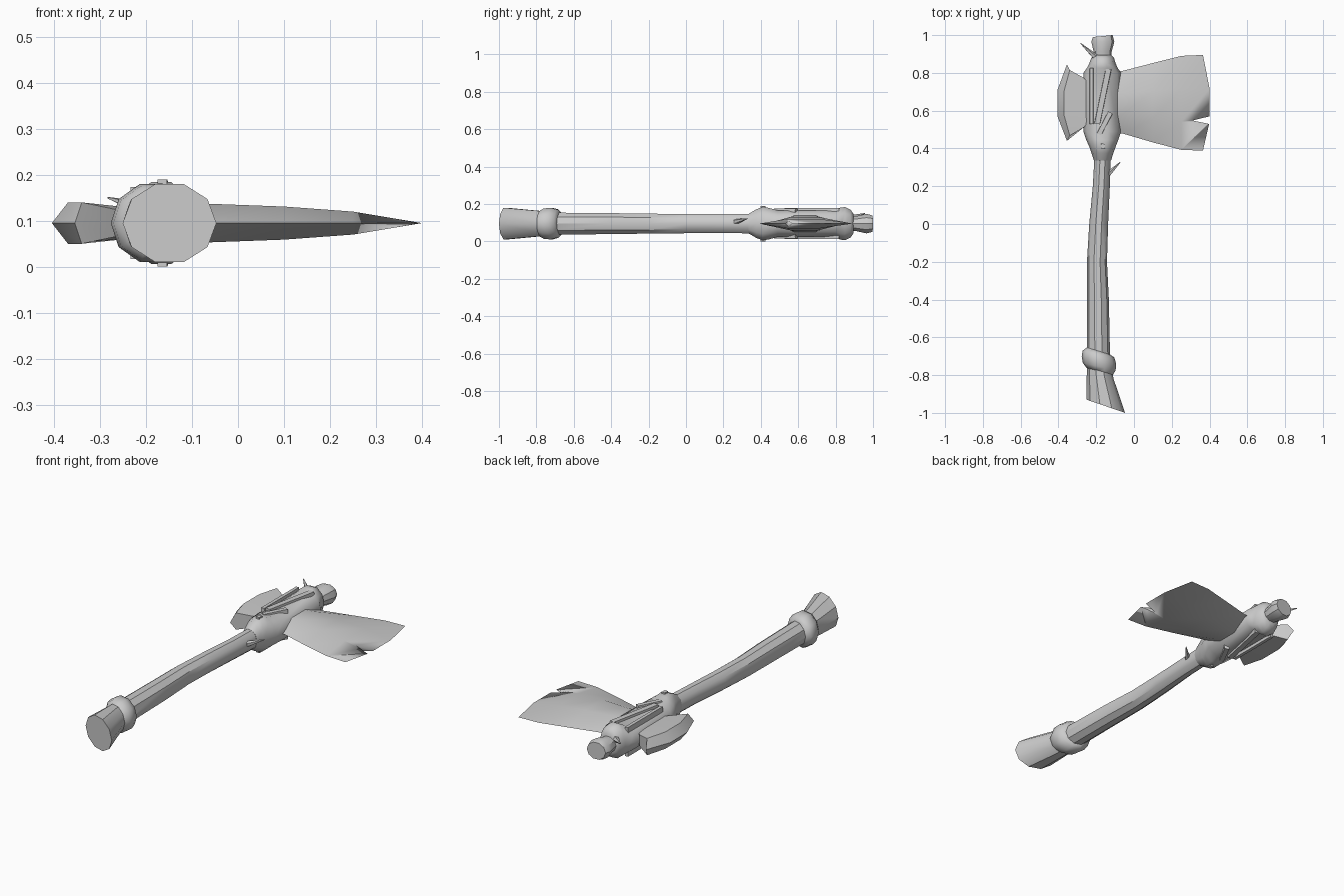
import bpy, bmesh, math
from mathutils import Vector

cube = bpy.data.objects.get("Cube")
if cube:
    bpy.data.objects.remove(cube, do_unlink=True)

MID = 0.095   # height of the axe's central plane
SIDES = 10

steel = bpy.data.materials.new("plain grey")
steel.use_nodes = True
GREY = (0.6, 0.6, 0.6, 1)
steel.diffuse_color = GREY
steel.node_tree.nodes["Principled BSDF"].inputs["Base Color"].default_value = GREY


def loft(name, rings, angle=35):
    """Skin a list of equal-length point rings, capping both ends."""
    bm = bmesh.new()
    loops = [[bm.verts.new(p) for p in ring] for ring in rings]
    n = len(loops[0])
    for a, b in zip(loops, loops[1:]):
        for i in range(n):
            j = (i + 1) % n
            bm.faces.new((a[i], a[j], b[j], b[i]))
    bm.faces.new(loops[0][::-1])
    bm.faces.new(loops[-1])
    bmesh.ops.remove_doubles(bm, verts=bm.verts, dist=0.0005)
    bmesh.ops.recalc_face_normals(bm, faces=bm.faces)
    mesh = bpy.data.meshes.new(name)
    bm.to_mesh(mesh)
    bm.free()
    ob = bpy.data.objects.new(name, mesh)
    bpy.context.collection.objects.link(ob)
    mesh.materials.append(steel)
    bpy.ops.object.select_all(action='DESELECT')
    ob.select_set(True)
    bpy.context.view_layer.objects.active = ob
    bpy.ops.object.shade_smooth_by_angle(angle=math.radians(angle))
    return ob


def tube(name, sections, angle=35):
    """Sections: y, centre x, x radius, z radius, slant of the ring."""
    rings = []
    for y, cx, rx, rz, slant in sections:
        turn = [i * math.tau / SIDES for i in range(SIDES)]
        rings.append([(cx + rx * math.cos(t), y + slant * math.cos(t),
                       MID + rz * math.sin(t)) for t in turn])
    return loft(name, rings, angle)


# Curved shaft
tube("handle", [(-0.74, -0.188, 0.062, 0.062, 0), (-0.4, -0.191, 0.058, 0.059, 0),
                (-0.2, -0.196, 0.053, 0.056, 0), (0, -0.187, 0.05, 0.054, 0),
                (0.2, -0.173, 0.045, 0.053, 0), (0.38, -0.165, 0.043, 0.055, 0)])

# Flared butt, cut at a slant
tube("pommel", [(-0.73, -0.184, 0.064, 0.068, -0.02), (-0.8, -0.179, 0.071, 0.073, -0.02),
                (-0.965, -0.149, 0.102, 0.089, -0.035)])

# Tilted ring above the butt
tube("collar", [(-0.672, -0.189, 0.06, 0.062, -0.018), (-0.688, -0.188, 0.084, 0.08, -0.018),
                (-0.72, -0.186, 0.091, 0.089, -0.02), (-0.755, -0.184, 0.087, 0.085, -0.02),
                (-0.78, -0.181, 0.07, 0.07, -0.018)], 50)

# Socket holding both blades
tube("head_socket", [(0.335, -0.167, 0.045, 0.055, 0), (0.375, -0.167, 0.058, 0.08, 0),
                     (0.41, -0.167, 0.07, 0.094, 0), (0.445, -0.168, 0.085, 0.088, 0),
                     (0.49, -0.168, 0.1, 0.075, 0), (0.8, -0.168, 0.1, 0.075, 0),
                     (0.825, -0.168, 0.082, 0.09, 0), (0.85, -0.167, 0.07, 0.093, 0),
                     (0.88, -0.166, 0.06, 0.078, 0), (0.895, -0.166, 0.045, 0.055, 0)], 50)

# Knob at the top of the shaft
tube("top_knob", [(0.87, -0.166, 0.046, 0.04, 0), (0.91, -0.166, 0.047, 0.042, 0),
                  (0.965, -0.165, 0.061, 0.055, 0), (0.995, -0.165, 0.052, 0.046, 0.005)])


# Broad blade: lens sections thinning towards the cutting edge
def blade_ring(x, low, high, half, tip=0):
    span = high - low
    row = [(0, 0, 0), (0.3, 1, 1), (0.65, 1, 1), (1, 0, 0), (0.65, -1, 1), (0.3, -1, 1)]
    return [(x + tip * out, low + span * f, MID + half * side) for f, side, out in row]


blade = loft("broad_blade", [blade_ring(-0.17, 0.47, 0.81, 0.05),
                             blade_ring(-0.063, 0.48, 0.81, 0.042),
                             blade_ring(0.1, 0.432, 0.852, 0.036),
                             blade_ring(0.25, 0.393, 0.89, 0.025),
                             blade_ring(0.365, 0.388, 0.895, 0, 0.035)], 30)

# Chip in the cutting edge
chip = loft("chip_cutter", [[(0.31, 0.548, z), (0.42, 0.525, z), (0.42, 0.575, z)]
                            for z in (0, 0.2)])
chip.hide_render = True
chip.hide_viewport = True
cut = blade.modifiers.new("chip", 'BOOLEAN')
cut.operation = 'DIFFERENCE'
cut.object = chip


# Short back blade: thick body with a bevelled ridge
def back_ring(y, ridge, y_bevel, bevel, y_inner, inner):
    return [(ridge, y, MID), (bevel, y_bevel, MID + 0.045), (inner, y_inner, MID + 0.03),
            (inner, y_inner, MID - 0.03), (bevel, y_bevel, MID - 0.045)]


loft("back_blade", [back_ring(0.44, -0.355, 0.468, -0.34, 0.51, -0.268),
                    back_ring(0.57, -0.405, 0.575, -0.37, 0.58, -0.2),
                    back_ring(0.71, -0.405, 0.705, -0.37, 0.7, -0.2),
                    back_ring(0.845, -0.355, 0.815, -0.34, 0.775, -0.268)], 25)


# Lashing straps on both faces of the socket
def strap(name, start, end, width, lift, face):
    a, b = Vector(start), Vector(end)
    side = Vector((-(b - a).y, (b - a).x)).normalized() * width / 2
    rings = []
    for p in (a, b):
        rings.append([(q.x, q.y, MID + face * h) for q, h in
                      ((p - side, 0.05), (p - side * 0.8, lift),
                       (p + side * 0.8, lift), (p + side, 0.05))])
    loft(name, rings)


for label, face in (("upper", 1), ("lower", -1)):
    strap(label + "_straight_strap", (-0.225, 0.53), (-0.225, 0.825), 0.022, 0.078, face)
    strap(label + "_long_strap", (-0.195, 0.53), (-0.135, 0.82), 0.035, 0.083, face)
    strap(label + "_short_strap", (-0.185, 0.475), (-0.125, 0.59), 0.03, 0.08, face)
    strap(label + "_ridge_strap", (-0.165, 0.4), (-0.163, 0.425), 0.025, 0.095, face)


# Small thorns growing from the shaft
def thorn(name, base, tip, radius):
    axis = (Vector(tip) - Vector(base)).normalized()
    u = axis.orthogonal().normalized()
    v = axis.cross(u)
    loft(name, [[Vector(p) + (u * math.cos(k * math.tau / 5) + v * math.sin(k * math.tau / 5)) * r
                 for k in range(5)] for p, r in ((base, radius), (tip, 0.002))])


thorn("top_thorn", (-0.2, 0.88, 0.125), (-0.283, 0.957, 0.15), 0.017)
thorn("side_thorn", (-0.135, 0.265, 0.105), (-0.072, 0.328, 0.122), 0.015)
